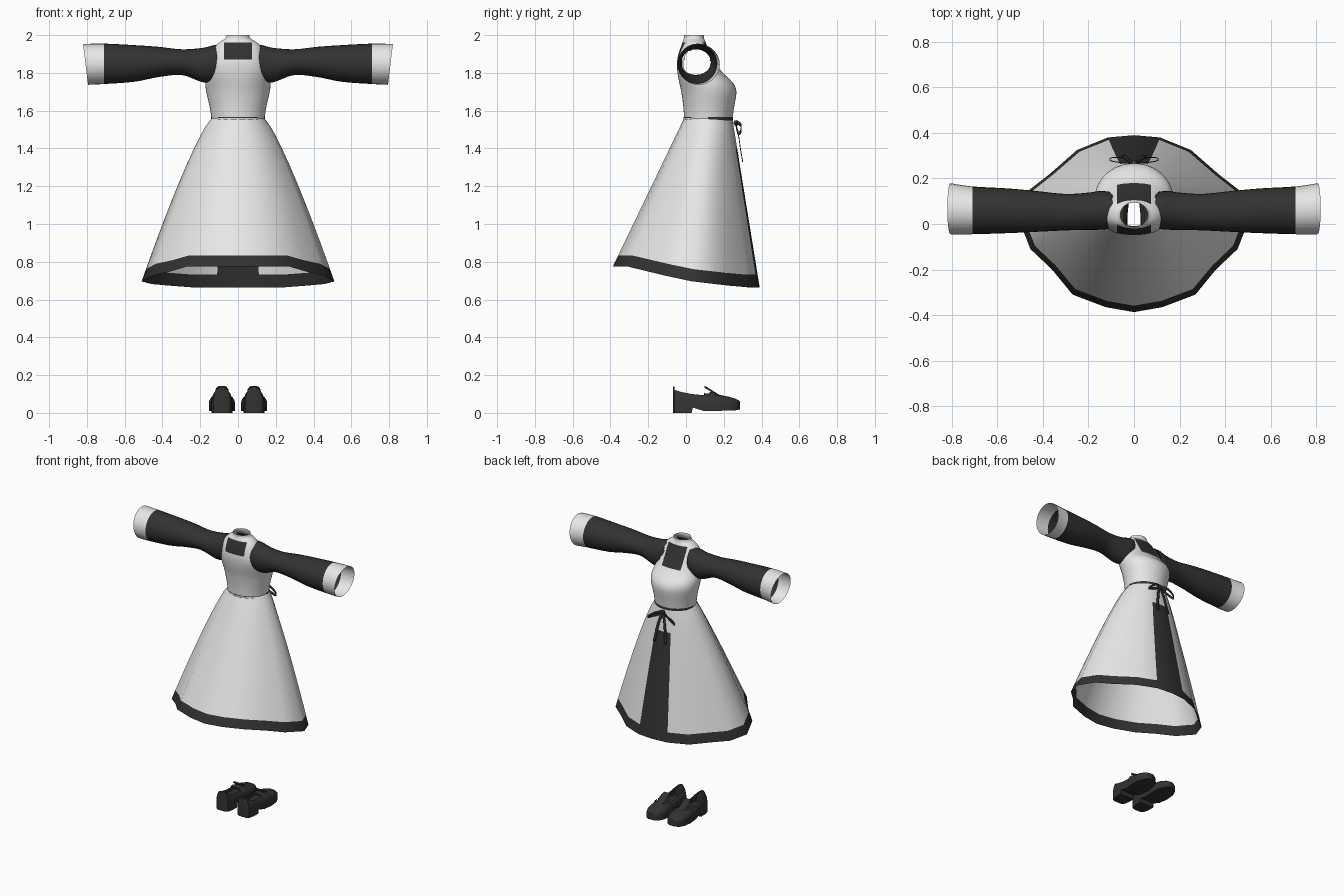
import bpy, bmesh, math
from mathutils import Vector

cube = bpy.data.objects.get("Cube")
if cube:
    bpy.data.objects.remove(cube, do_unlink=True)


def material(name, value):
    m = bpy.data.materials.new(name)
    m.use_nodes = True
    color = (value, value, value, 1)
    m.diffuse_color = color
    m.node_tree.nodes["Principled BSDF"].inputs["Base Color"].default_value = color
    return m


MATS = [material("white_cloth", 0.8), material("dark_cloth", 0.032)]
WHITE, DARK = 0, 1


def finish(name, bm, rule, angle=50):
    """Turn a bmesh into an object, colouring its faces by a rule on their centre."""
    bmesh.ops.recalc_face_normals(bm, faces=bm.faces)
    for f in bm.faces:
        f.material_index = rule(f.calc_center_median())
    me = bpy.data.meshes.new(name)
    bm.to_mesh(me)
    bm.free()
    for m in MATS:
        me.materials.append(m)
    ob = bpy.data.objects.new(name, me)
    bpy.context.collection.objects.link(ob)
    bpy.ops.object.select_all(action="DESELECT")
    ob.select_set(True)
    bpy.context.view_layer.objects.active = ob
    bpy.ops.object.shade_smooth_by_angle(angle=math.radians(angle))
    return ob


def loft(rings, caps=False, closed=True):
    """Bridge rings of points with quads."""
    bm = bmesh.new()
    rows = [[bm.verts.new(p) for p in r] for r in rings]
    n = len(rows[0])
    for a, b in zip(rows, rows[1:]):
        for j in range(n if closed else n - 1):
            k = (j + 1) % n
            bm.faces.new((a[j], a[k], b[k], b[j]))
    if caps:
        bm.faces.new(rows[0])
        bm.faces.new(rows[-1])
    return bm


def smooth_rows(keys, steps):
    """Catmull-Rom resampling of rows of numbers."""
    out = []
    for i in range(len(keys) - 1):
        p0, p1 = keys[max(i - 1, 0)], keys[i]
        p2, p3 = keys[i + 1], keys[min(i + 2, len(keys) - 1)]
        for s in range(steps):
            t = s / steps
            out.append([0.5 * (2 * b + (c - a) * t + (2 * a - 5 * b + 4 * c - d) * t * t
                               + (3 * b - a - 3 * c + d) * t ** 3)
                        for a, b, c, d in zip(p0, p1, p2, p3)])
    return out + [list(keys[-1])]


def power(v, p):
    return math.copysign(abs(v) ** p, v)


def dark(c):
    return DARK


# Bodice: z, half width, back y, front y, roundness
body = smooth_rows([
    (1.555, .140, -.010, .245, 1), (1.62, .150, -.014, .255, 1),
    (1.70, .168, -.025, .267, 1), (1.75, .172, -.036, .247, .95),
    (1.80, .163, -.045, .195, .85), (1.85, .150, -.048, .160, .8),
    (1.90, .136, -.040, .132, .8), (1.94, .120, -.026, .112, .85),
    (1.965, .095, -.018, .103, .95), (1.982, .066, -.012, .096, 1),
    (2.0, .060, -.012, .094, 1)], 3)
rings = []
for z, rx, yb, yf, p in body:
    ring = []
    for j in range(48):
        a = math.tau * j / 48
        ring.append((rx * power(math.sin(a), p),
                     (yb + yf) / 2 + (yf - yb) / 2 * power(math.cos(a), p), z))
    rings.append(ring)
bm = loft(rings)
# Crisp edges for the neckline panels
for co, no in (((.075, 0, 0), (1, 0, 0)), ((-.075, 0, 0), (1, 0, 0)),
               ((0, 0, 1.87), (0, 0, 1)), ((0, 0, 1.82), (0, 0, 1)), ((0, 0, 1.96), (0, 0, 1))):
    bmesh.ops.bisect_plane(bm, geom=bm.verts[:] + bm.edges[:] + bm.faces[:],
                           plane_co=co, plane_no=no)
# Armholes
holes = []
for f in bm.faces:
    c = f.calc_center_median()
    if abs(c.x) > .09 and ((c.y - .06) / .07) ** 2 + ((c.z - 1.85) / .082) ** 2 < 1:
        holes.append(f)
bmesh.ops.delete(bm, geom=holes, context="FACES")


def neckline(c):
    low = 1.82 if c.y > .05 else 1.87
    return DARK if abs(c.x) < .075 and low < c.z < 1.96 else WHITE


finish("bodice", bm, neckline)

# Skirt: lofted from the waist ellipse to a gathered hem
half = [(0, .39), (.115, .38), (.25, .325), (.37, .22), (.46, .15), (.51, .03),
        (.455, -.11), (.36, -.2), (.27, -.31), (.125, -.365), (0, -.387)]
hem = half + [(-x, y) for x, y in half[-2:0:-1]]


def hem_height(y):
    if y > 0:
        return .70 - .035 * min(1, y / .3)
    return .70 + .075 * min(1, -y / .31)


bm = bmesh.new()
rings = []
ROWS = [0, .05, .1, .18, .28, .4, .52, .64, .75, .85, .925, 1]
for t in ROWS:
    ring = []
    for j, (hx, hy) in enumerate(hem):
        a = math.tau * j / len(hem)
        wx, wy = .14 * math.sin(a), .1175 + .1275 * math.cos(a)
        ring.append((wx + (hx - wx) * t ** .82, wy + (hy - wy) * t,
                     1.56 + (hem_height(hy) - 1.56) * t))
    rings.append(ring)
bm.free()
bm = loft(rings)


def skirt_colour(c):
    # lower border, plus the narrow panel below the bow
    t = (1.56 - c.z) / (1.56 - hem_height(c.y))
    panel = c.y > .2 and abs(c.x) < .022 + .045 * t and c.z < 1.5
    return DARK if t > .92 or panel else WHITE


finish("skirt", bm, skirt_colour)

# Sleeves with pale cuffs: x, centre z, centre y, z radius, y radius, slant
sleeve = smooth_rows([
    (.11, 1.852, .06, .098, .082, .018), (.15, 1.848, .06, .099, .085, .024),
    (.20, 1.845, .056, .087, .082, .01), (.30, 1.857, .052, .068, .080, 0),
    (.42, 1.858, .055, .080, .089, 0), (.55, 1.850, .058, .097, .098, 0),
    (.71, 1.848, .060, .107, .105, 0), (.807, 1.845, .067, .108, .112, -.013)], 4)
for side, sign in (("left", 1), ("right", -1)):
    rings = []
    for x, zc, yc, rz, ry, k in sleeve:
        ring = []
        for j in range(28):
            a = math.tau * j / 28
            ring.append((sign * (x - k * math.sin(a)), yc + ry * math.cos(a),
                         zc + rz * math.sin(a)))
        rings.append(ring)
    finish(side + "_sleeve", loft(rings), lambda c: WHITE if abs(c.x) > .71 else DARK)

# Waist tie, showing at the front and the back only
rings = []
for z in (1.549, 1.554, 1.561, 1.566):
    rings.append([(.1435 * math.sin(math.tau * j / 60),
                   .1175 + .131 * math.cos(math.tau * j / 60), z) for j in range(60)])
bm = loft(rings)
gap = [f for f in bm.faces if .035 < f.calc_center_median().y < .12]
bmesh.ops.delete(bm, geom=gap, context="FACES")
finish("waist_tie", bm,
       lambda c: WHITE if c.y < .05 and 1.555 < c.z < 1.56 else DARK)


# Bow: ribbons swept along short paths
def ribbon(name, keys, width):
    w = Vector(width)
    path = [Vector(p) for p in smooth_rows(keys, 5)]
    ob = finish(name, loft([(p - w, p + w) for p in path], closed=False), dark)
    solid = ob.modifiers.new("thickness", "SOLIDIFY")
    solid.thickness = .004
    return ob


for side, s in (("left", 1), ("right", -1)):
    ribbon(side + "_bow_loop",
           [(0, .262, 1.54), (s * .05, .292, 1.525), (s * .1, .292, 1.49),
            (s * .105, .277, 1.48), (s * .06, .268, 1.50), (0, .262, 1.53)], (0, 0, .009))
    ribbon(side + "_bow_tail",
           [(0, .264, 1.54), (s * .022, .28, 1.47), (s * .035, .29, 1.40),
            (s * .045, .302, 1.33)], (.009, 0, .002))
bm = bmesh.new()
bmesh.ops.create_icosphere(bm, subdivisions=2, radius=.015)
bmesh.ops.translate(bm, verts=bm.verts, vec=(0, .266, 1.535))
finish("bow_knot", bm, dark)

# Shoes: y, half width, sole z, top z
SHOE = [(-.07, .028, 0, .140), (-.06, .046, 0, .138), (-.025, .055, 0, .125),
        (.03, .056, 0, .112), (.036, .056, .028, .111), (.095, .062, .010, .104),
        (.10, .062, .010, .104), (.165, .069, .010, .098), (.225, .066, .013, .086),
        (.265, .048, .014, .074), (.285, .022, .018, .062)]
ARC = 14
for side, cx in (("left", .085), ("right", -.085)):
    rings = []
    for y, w, zb, zt in SHOE:
        ring = [(cx - w, y, zb), (cx + w, y, zb)]
        for j in range(ARC + 1):
            a = math.pi * j / ARC
            ring.append((cx + w * power(math.cos(a), .8), y,
                         .045 + (zt - .045) * math.sin(a) ** .8))
        rings.append(ring)
    bm = loft(rings, caps=True)
    # foot opening
    opening = []
    for f in bm.faces:
        c = f.calc_center_median()
        if -.06 < c.y < .097 and abs(c.x - cx) < .036 and c.z > .07:
            opening.append(f)
    bmesh.ops.delete(bm, geom=opening, context="FACES")
    finish(side + "_shoe", bm, dark, 40)

    # insole, tongue and instep strap
    sole = [[(cx - w * .9, y, .055), (cx + w * .9, y, .055)] for y, w, zb, zt in SHOE[1:8]]
    finish(side + "_insole", loft(sole, closed=False), dark)
    tongue = []
    for y, w, z in ((.098, .024, .143), (.11, .034, .138), (.15, .036, .112), (.18, .03, .094)):
        tongue.append([(cx - w, y, z - .012), (cx + w, y, z - .012),
                       (cx + w * .7, y, z), (cx - w * .7, y, z)])
    finish(side + "_tongue", loft(tongue, caps=True), dark, 30)
    strap = []
    for y in (.125, .155):
        strap.append([(cx + .069 * power(math.cos(math.pi * j / ARC), .8), y,
                       .045 + .066 * math.sin(math.pi * j / ARC) ** .8)
                      for j in range(ARC + 1)])
    finish(side + "_instep_strap", loft(strap, closed=False), dark)
